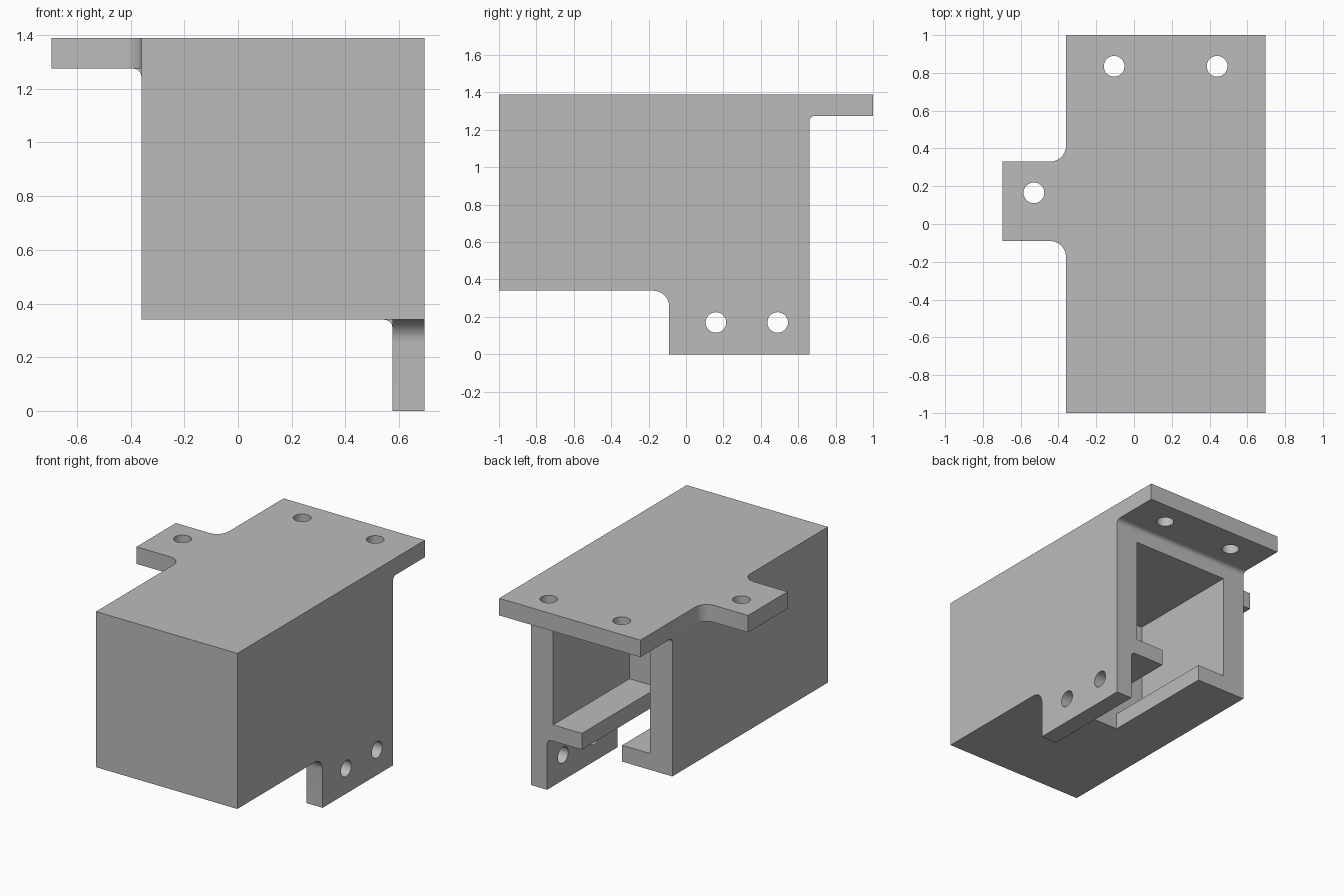
import bpy, bmesh
from math import radians, cos, sin, tau
from mathutils import Matrix

if "Cube" in bpy.data.objects:
    bpy.data.objects.remove(bpy.data.objects["Cube"])

grey = bpy.data.materials.new("plain_grey")
grey.use_nodes = True
grey.diffuse_color = (0.5, 0.5, 0.5, 1)
grey.node_tree.nodes["Principled BSDF"].inputs["Base Color"].default_value = (0.5, 0.5, 0.5, 1)

# Extrusion frames: outline axes (u, v) and depth axis
FRAMES = {
    "x": Matrix(((0, 0, 1), (1, 0, 0), (0, 1, 0))),   # outline in y, z
    "y": Matrix(((1, 0, 0), (0, 0, 1), (0, 1, 0))),   # outline in x, z
    "z": Matrix.Identity(3),                          # outline in x, y
}


def arc(u, v, r, start, end, n=10):
    angles = [radians(start + (end - start) * i / n) for i in range(n + 1)]
    return [(u + r * cos(a), v + r * sin(a)) for a in angles]


def rect(u0, u1, v0, v1):
    return [(u0, v0), (u1, v0), (u1, v1), (u0, v1)]


def prism(name, axis, low, high, outline, holes=()):
    """Extrude a flat outline, with round holes, along one axis."""
    curve = bpy.data.curves.new(name, "CURVE")
    curve.dimensions = "2D"
    curve.fill_mode = "BOTH"
    curve.extrude = (high - low) / 2
    circles = [arc(u, v, HOLE, 0, 360, 32)[:-1] for u, v in holes]
    for loop in [outline] + circles:
        spline = curve.splines.new("POLY")
        spline.points.add(len(loop) - 1)
        for point, (u, v) in zip(spline.points, loop):
            point.co = (u, v, 0, 1)
        spline.use_cyclic_u = True
    temp = bpy.data.objects.new(name + "_outline", curve)
    bpy.context.collection.objects.link(temp)
    graph = bpy.context.evaluated_depsgraph_get()
    mesh = bpy.data.meshes.new_from_object(temp.evaluated_get(graph))
    bpy.data.objects.remove(temp)
    bpy.data.curves.remove(curve)

    bm = bmesh.new()
    bm.from_mesh(mesh)
    bmesh.ops.remove_doubles(bm, verts=bm.verts, dist=0.0001)
    for vert in bm.verts:
        vert.co.z += (low + high) / 2
        vert.co = FRAMES[axis] @ vert.co
    bmesh.ops.recalc_face_normals(bm, faces=bm.faces)
    for face in bm.faces:
        face.smooth = True
        face.material_index = 0
    for edge in bm.edges:
        edge.smooth = edge.calc_face_angle(tau) < radians(30)
    bm.to_mesh(mesh)
    bm.free()
    mesh.name = name
    mesh.materials.clear()
    mesh.materials.append(grey)
    obj = bpy.data.objects.new(name, mesh)
    bpy.context.collection.objects.link(obj)
    return obj


HOLE = 0.055                       # screw hole radius
LEFT, RIGHT = -0.36, 0.695         # housing sides
FRONT, BACK, END = -1, 0.66, -0.155  # housing ends and pocket end
BASE, UNDER, TOP = 0.34, 1.275, 1.39
LUG0, LUG1 = -0.09, 0.33           # side lug extent in y
FLARE, FILLET = 0.085, 0.03
FLANGE = 0.575                     # inner face of the lower flange

# Housing: solid front block and slotted channel open at the back
prism("front_block", "y", FRONT, END, rect(LEFT, RIGHT, BASE, UNDER))
prism("rear_channel", "y", END, BACK, [
    (0.015, BASE), (LEFT, BASE), (LEFT, UNDER), (RIGHT, UNDER), (RIGHT, BASE),
    (0.315, BASE), (0.315, 0.45), (0.53, 0.45), (0.53, 1.168),
    (-0.195, 1.168), (-0.195, 0.45), (0.015, 0.45)])

# Top plate with rear overhang and flared side lug
prism("top_plate", "z", UNDER, TOP,
      [(LEFT, FRONT), (RIGHT, FRONT), (RIGHT, 1), (LEFT, 1)]
      + arc(LEFT - FLARE, LUG1 + FLARE, FLARE, 0, -90)
      + [(-0.695, LUG1), (-0.695, LUG0)]
      + arc(LEFT - FLARE, LUG0 - FLARE, FLARE, 90, 0),
      holes=[(-0.105, 0.835), (0.44, 0.835), (-0.53, 0.165)])

# Lower flange with flared front corner
prism("lower_flange", "x", FLANGE, RIGHT,
      [(BACK, 0), (BACK, BASE)]
      + arc(LUG0 - FLARE, BASE - FLARE, FLARE, 90, 0) + [(LUG0, 0)],
      holes=[(0.16, 0.17), (0.49, 0.17)])

# Small fillets where the flanges meet the housing
prism("flange_fillet", "y", LUG0, BACK,
      [(FLANGE, BASE)] + arc(FLANGE - FILLET, BASE - FILLET, FILLET, 90, 0))
prism("lug_fillet", "y", LUG0, LUG1,
      [(LEFT, UNDER)] + arc(LEFT - FILLET, UNDER - FILLET, FILLET, 90, 0))
prism("overhang_fillet", "x", LEFT, RIGHT,
      [(BACK, UNDER)] + arc(BACK + FILLET, UNDER - FILLET, FILLET, 180, 90))
